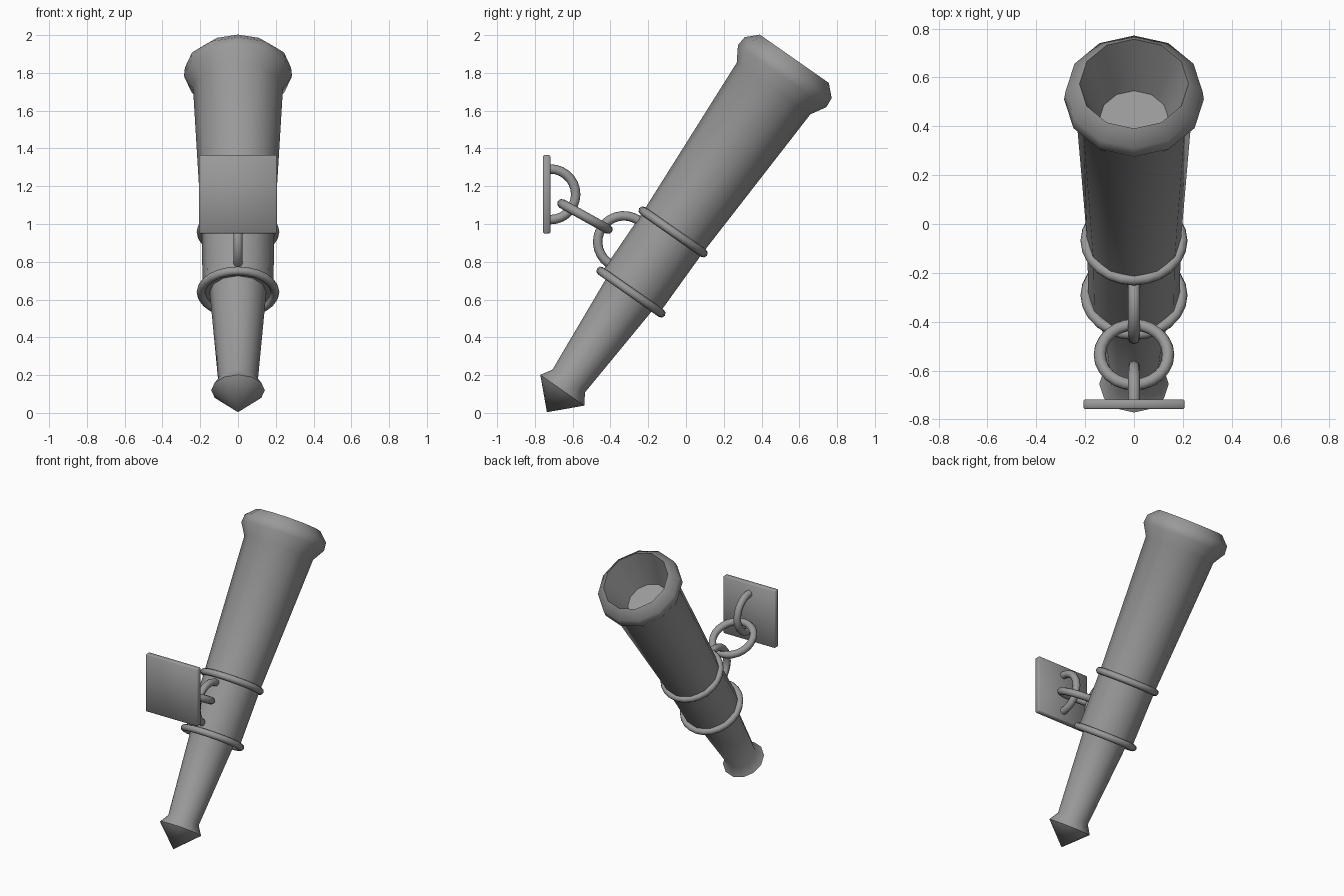
import bpy, bmesh
from math import sin, cos, pi, radians
from mathutils import Vector

if "Cube" in bpy.data.objects:
    bpy.data.objects.remove(bpy.data.objects["Cube"])

TILT = radians(35)
AXIS = Vector((0, sin(TILT), cos(TILT)))      # torch direction
SIDE = Vector((0, cos(TILT), -sin(TILT)))     # across the torch
X = Vector((1, 0, 0))
BASE = Vector((0, -0.655, 0.12))              # centre of the pommel rim

iron = bpy.data.materials.new("dark_iron")
iron.diffuse_color = (0.32, 0.32, 0.32, 1)
iron.use_nodes = True
iron.node_tree.nodes["Principled BSDF"].inputs["Base Color"].default_value = iron.diffuse_color


def finish(name, bm, angle=50):
    bmesh.ops.recalc_face_normals(bm, faces=bm.faces)
    mesh = bpy.data.meshes.new(name)
    bm.to_mesh(mesh)
    bm.free()
    mesh.materials.append(iron)
    ob = bpy.data.objects.new(name, mesh)
    bpy.context.collection.objects.link(ob)
    bpy.ops.object.select_all(action='DESELECT')
    bpy.context.view_layer.objects.active = ob
    ob.select_set(True)
    bpy.ops.object.shade_smooth_by_angle(angle=radians(angle))
    return ob


def lathe(name, profile, sides=12):
    """Revolve (height, radius) points about the torch axis; radius 0 ends in a point."""
    bm = bmesh.new()
    rows = []
    for s, r in profile:
        c = BASE + AXIS * s
        if r == 0:
            rows.append([bm.verts.new(c)] * sides)
        else:
            rows.append([bm.verts.new(c + X * (r * cos(2 * pi * i / sides))
                                      + SIDE * (r * sin(2 * pi * i / sides)))
                         for i in range(sides)])
    for a, b in zip(rows, rows[1:]):
        for i in range(sides):
            j = (i + 1) % sides
            bm.faces.new(list(dict.fromkeys((a[i], a[j], b[j], b[i]))))
    if profile[-1][1]:
        bm.faces.new(rows[-1])
    return finish(name, bm)


def ring(name, centre, u, v, major, minor, arc=2 * pi, steps=24, sides=8):
    """Round tube bent in the u-v plane; a partial arc is centred on u."""
    bm = bmesh.new()
    n = u.cross(v)
    closed = arc > 6.28
    rows = []
    for i in range(steps if closed else steps + 1):
        t = -arc / 2 + arc * i / steps
        d = u * cos(t) + v * sin(t)
        rows.append([bm.verts.new(centre + d * (major + minor * cos(2 * pi * k / sides))
                                  + n * (minor * sin(2 * pi * k / sides)))
                     for k in range(sides)])
    pairs = list(zip(rows, rows[1:])) + ([(rows[-1], rows[0])] if closed else [])
    for a, b in pairs:
        for k in range(sides):
            m = (k + 1) % sides
            bm.faces.new((a[k], a[m], b[m], b[k]))
    if not closed:
        bm.faces.new(rows[0])
        bm.faces.new(rows[-1])
    return finish(name, bm, 60)


# Torch: pointed pommel, handle, stepped sleeve, flared shaft, rim and hollow bowl
lathe("torch_body", [
    (-0.142, 0), (0, 0.142), (0.06, 0.105), (0.634, 0.15), (0.634, 0.187),
    (1.023, 0.192), (1.95, 0.238), (2.03, 0.286), (2.085, 0.281),
    (2.142, 0.223), (1.89, 0.142)])

# Bands round the sleeve
for name, s in (("lower_band", 0.634), ("upper_band", 1.023)):
    ring(name, BASE + AXIS * s, X, SIDE, 0.196, 0.023)

# Half loop on the torch, half loop on the wall plate, and the link joining them
ring("torch_loop", BASE + AXIS * 0.83 - SIDE * 0.184, -SIDE, AXIS, 0.138, 0.025, pi, 14)
ring("wall_loop", Vector((0, -0.718, 1.157)), Vector((0, 1, 0)), Vector((0, 0, 1)),
     0.134, 0.025, pi, 14)
ring("chain_link", Vector((0, -0.535, 1.04)), X,
     Vector((0, cos(radians(29)), -sin(radians(29)))), 0.14, 0.025)

# Wall plate with slightly eased edges
bm = bmesh.new()
bmesh.ops.create_cube(bm, size=1)
for v in bm.verts:
    v.co = Vector((v.co.x * 0.414, v.co.y * 0.04 - 0.738, v.co.z * 0.414 + 1.157))
bmesh.ops.bevel(bm, geom=bm.edges[:], offset=0.006, segments=1, affect='EDGES')
finish("wall_plate", bm, 50)
